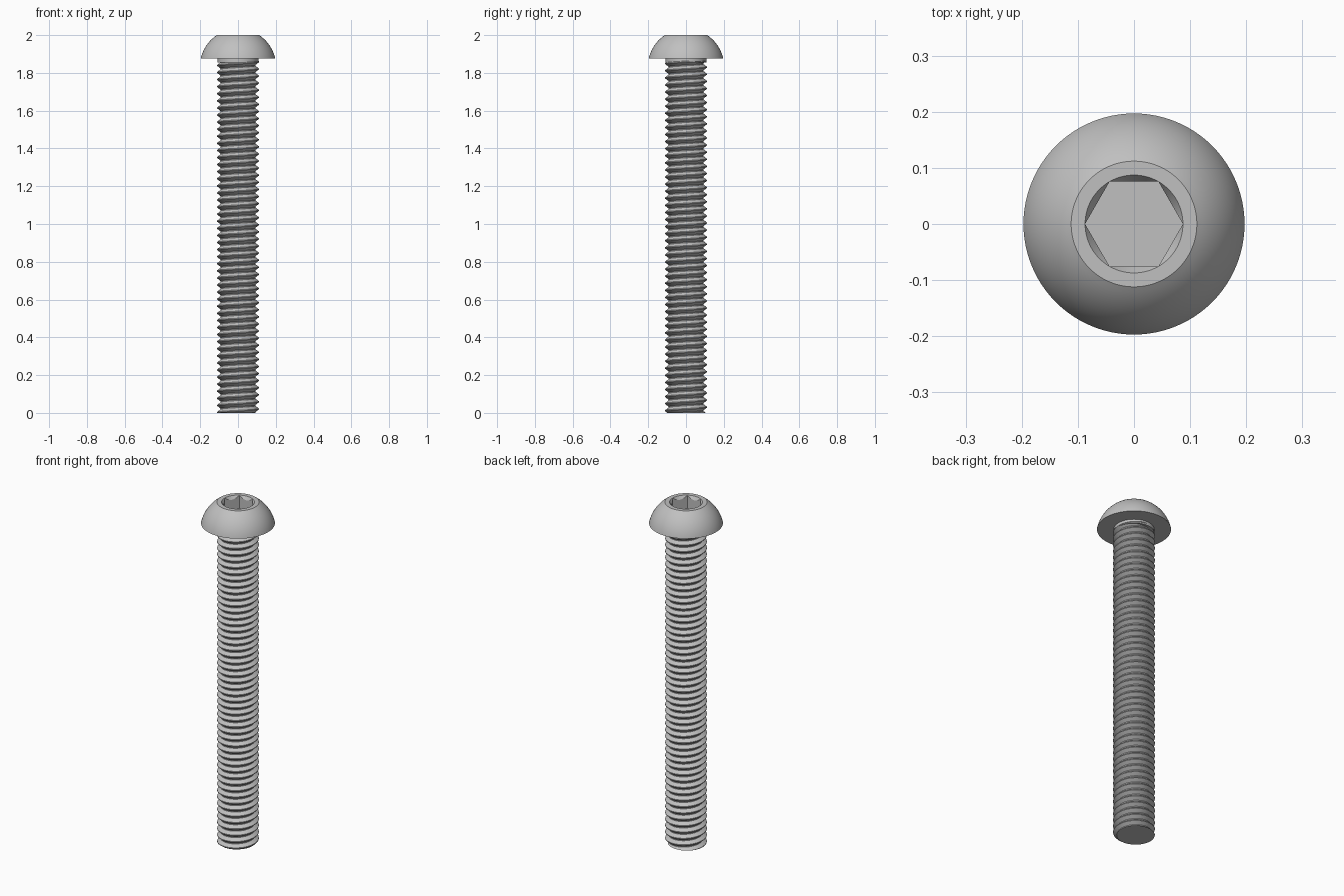
import bpy, bmesh
from math import sin, cos, pi, hypot, atan2

cube = bpy.data.objects.get("Cube")
if cube:
    bpy.data.objects.remove(cube, do_unlink=True)

TOP, SEAT = 2.0, 1.876           # head top and underside
HEAD_R, FLAT_R = 0.197, 0.112    # head rim and flat top radius
MAJOR, MINOR, PITCH = 0.111, 0.092, 0.0375
HEX_R, SOCKET_DEPTH = 0.0872, 0.078

steel = bpy.data.materials.new("steel grey")
steel.use_nodes = True
grey = (0.53, 0.53, 0.53, 1)
steel.diffuse_color = grey
steel.node_tree.nodes["Principled BSDF"].inputs["Base Color"].default_value = grey


def finish(name, bm, angle=30):
    """Turn a bmesh into a shaded, coloured object."""
    bmesh.ops.recalc_face_normals(bm, faces=bm.faces)
    mesh = bpy.data.meshes.new(name)
    bm.to_mesh(mesh)
    bm.free()
    obj = bpy.data.objects.new(name, mesh)
    bpy.context.collection.objects.link(obj)
    mesh.materials.append(steel)
    smooth(obj, angle)
    return obj


def smooth(obj, angle):
    bpy.ops.object.select_all(action='DESELECT')
    obj.select_set(True)
    bpy.context.view_layer.objects.active = obj
    bpy.ops.object.shade_smooth_by_angle(angle=angle * pi / 180)


def lathe(name, profile, sides):
    """Closed solid from (radius, z) rings, capped at both ends."""
    bm = bmesh.new()
    rings = [[bm.verts.new((r * cos(2 * pi * i / sides), r * sin(2 * pi * i / sides), z))
              for i in range(sides)] for r, z in profile]
    for low, high in zip(rings, rings[1:]):
        for i in range(sides):
            j = (i + 1) % sides
            bm.faces.new((low[i], low[j], high[j], high[i]))
    bm.faces.new(rings[0][::-1])
    bm.faces.new(rings[-1])
    return finish(name, bm)


def carve(obj, cutter):
    mod = obj.modifiers.new("cut", 'BOOLEAN')
    mod.operation, mod.solver, mod.object = 'DIFFERENCE', 'EXACT', cutter
    bpy.context.view_layer.objects.active = obj
    bpy.ops.object.modifier_apply(modifier=mod.name)
    bpy.data.objects.remove(cutter, do_unlink=True)


# Domed head: an arc centred on the axis, through the rim and the flat edge
centre = (TOP + SEAT - (HEAD_R**2 - FLAT_R**2) / (TOP - SEAT)) / 2
ball = hypot(HEAD_R, SEAT - centre)
a0, a1 = atan2(SEAT - centre, HEAD_R), atan2(TOP - centre, FLAT_R)
arc = [a0 + (a1 - a0) * i / 14 for i in range(15)]
head = lathe("head", [(ball * cos(a), centre + ball * sin(a)) for a in arc], 96)

# Hex socket with a conical lead-in
carve(head, lathe("socket_cutter", [(HEX_R, TOP - SOCKET_DEPTH), (HEX_R, TOP + 0.05)], 6))
slope = 1.6
carve(head, lathe("lead_in_cutter", [(HEX_R - 0.03, TOP - 0.03 * slope),
                                     (HEX_R + 0.01, TOP + 0.01 * slope)], 96))
smooth(head, 25)

# Plain neck under the head
lathe("neck", [(0.108, SEAT - 0.022), (0.108, SEAT + 0.004)], 64)

# Threaded shank: right-handed helical strip, trimmed flat at both ends
SEG = 48
section = [(MINOR, 0), (MINOR, 0.12), (MAJOR, 0.5), (MAJOR, 0.62)]
turns = int(SEAT / PITCH) + 4
bm = bmesh.new()
strip = []
for k in range(turns * SEG):
    a = 2 * pi * k / SEG
    strip.append([bm.verts.new((r * cos(a), r * sin(a), PITCH * (k / SEG + f - 2)))
                  for r, f in section])
for k in range((turns - 1) * SEG - 1):
    here = strip[k] + [strip[k + SEG][0]]
    there = strip[k + 1] + [strip[k + SEG + 1][0]]
    for p in range(len(section)):
        bm.faces.new((here[p], there[p], there[p + 1], here[p + 1]))
for z, up in ((0, -1), (SEAT - 0.012, 1)):
    cut = bmesh.ops.bisect_plane(bm, geom=bm.verts[:] + bm.edges[:] + bm.faces[:],
                                 plane_co=(0, 0, z), plane_no=(0, 0, up), clear_outer=True)
    rim = [e for e in cut["geom_cut"] if isinstance(e, bmesh.types.BMEdge)]
    bmesh.ops.edgeloop_fill(bm, edges=rim)
finish("threaded_shank", bm)
